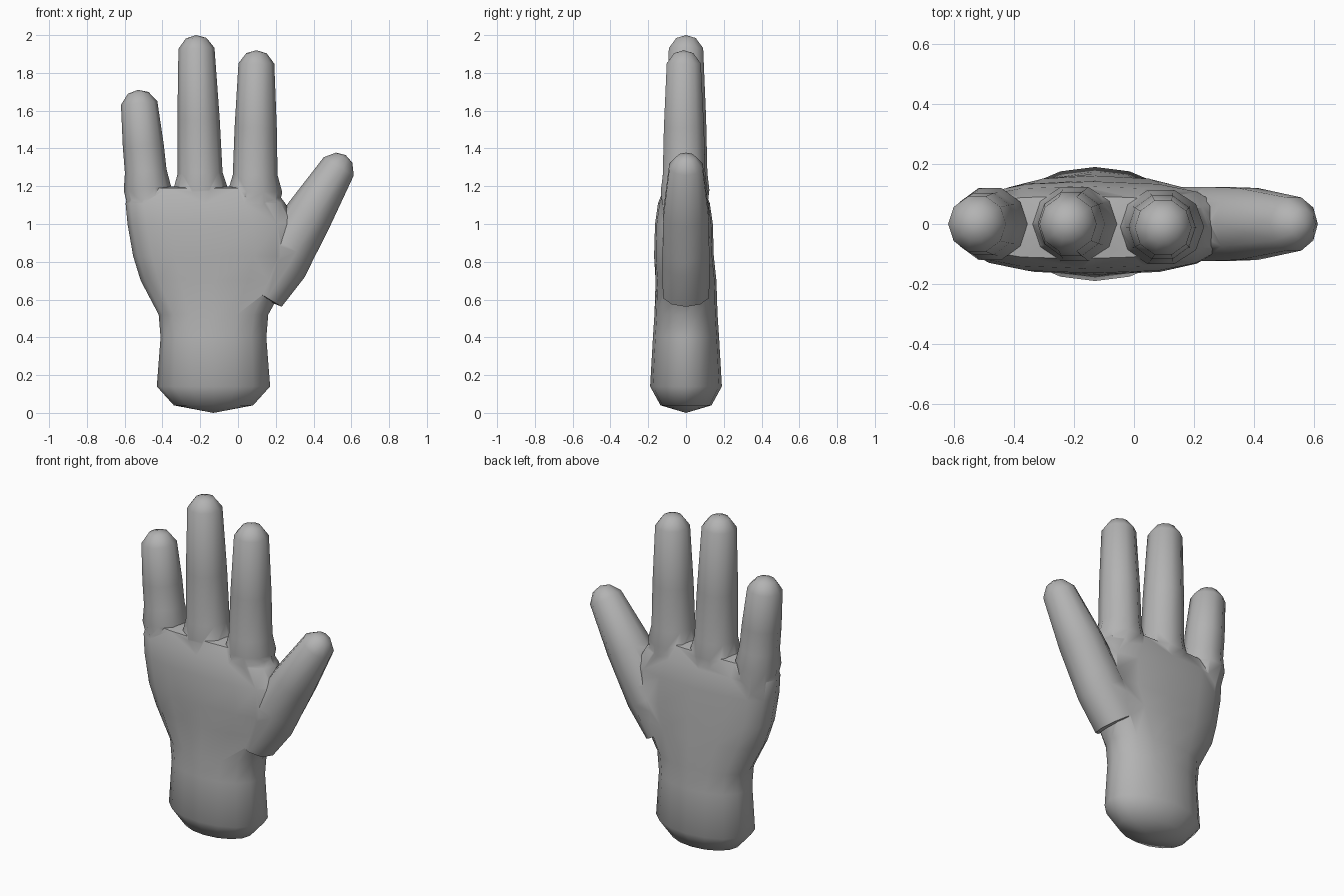
import bpy, bmesh, math
from mathutils import Vector

if "Cube" in bpy.data.objects:
    bpy.data.objects.remove(bpy.data.objects["Cube"])

skin = bpy.data.materials.new("grey skin")
skin.diffuse_color = (0.45, 0.45, 0.45, 1)
skin.use_nodes = True
skin.node_tree.nodes["Principled BSDF"].inputs["Base Color"].default_value = skin.diffuse_color


def loft(name, rings, start, end, sides, axis):
    """Tube through rings of (centre, half width, half depth, squareness), closed by apex points."""
    across = Vector((axis.z, 0, -axis.x)).normalized()
    bm = bmesh.new()
    loops = []
    for centre, w, d, p in rings:
        loop = []
        for i in range(sides):
            a = 2 * math.pi * i / sides
            c, s = math.cos(a), math.sin(a)
            u = math.copysign(abs(c) ** (2 / p), c) * w
            v = math.copysign(abs(s) ** (2 / p), s) * d
            loop.append(bm.verts.new(centre + across * u + Vector((0, v, 0))))
        loops.append(loop)
    for a, b in zip(loops, loops[1:]):
        for i in range(sides):
            j = (i + 1) % sides
            bm.faces.new((a[i], a[j], b[j], b[i]))
    for loop, point in ((loops[0], start), (loops[-1], end)):
        apex = bm.verts.new(point)
        for i in range(sides):
            bm.faces.new((apex, loop[(i + 1) % sides], loop[i]))
    bmesh.ops.recalc_face_normals(bm, faces=bm.faces)
    me = bpy.data.meshes.new(name)
    bm.to_mesh(me)
    bm.free()
    me.materials.append(skin)
    ob = bpy.data.objects.new(name, me)
    bpy.context.collection.objects.link(ob)
    return ob


def finger(name, base, tip, r0, r1, flare):
    """Tapered round finger with a flared root, a buried end and a domed tip."""
    base, tip = Vector(base), Vector(tip)
    length = (tip - base).length
    axis = (tip - base) / length
    dome = length - 0.07
    rings = []
    for dist, scale in ((-0.2, 0.85), (0, flare), (0.09, 1), (dome / 2, 1.03),
                        (dome, 1), (length - 0.016, 0.58)):
        r = (r0 + (r1 - r0) * max(dist, 0) / length) * scale
        rings.append((base + axis * dist, r, min(r, 0.13), 2))
    return loft(name, rings, base - axis * 0.22, tip, 10, axis)


# Wrist and palm: height, left edge, right edge, half depth
palm = []
for z, left, right, depth in ((0.04, -0.34, 0.08, 0.135), (0.14, -0.43, 0.17, 0.19),
                              (0.4, -0.41, 0.15, 0.175), (0.52, -0.42, 0.16, 0.167),
                              (0.7, -0.515, 0.26, 0.161), (0.83, -0.555, 0.31, 0.158),
                              (1.0, -0.585, 0.31, 0.153), (1.11, -0.595, 0.25, 0.137),
                              (1.19, -0.57, 0.19, 0.105)):
    lean = -0.011 if z > 0.8 else 0
    square = 2 + 0.7 * min(max((z - 0.3) / 0.6, 0), 1)
    palm.append((Vector(((left + right) / 2, lean, z)), (right - left) / 2, depth, square))
hand = loft("hand", palm, Vector((-0.13, 0, 0)), Vector((-0.19, 0, 1.205)), 16, Vector((0, 0, 1)))

# Three fingers and the thumb
fingers = [
    finger("little_finger", (-0.48, 0, 1.19), (-0.53, 0, 1.71), 0.114, 0.094, 1.1),
    finger("middle_finger", (-0.198, 0, 1.18), (-0.222, 0, 2), 0.122, 0.093, 1.2),
    finger("index_finger", (0.09, -0.01, 1.17), (0.098, -0.012, 1.92), 0.122, 0.092, 1.18),
    finger("thumb", (0.225, 0, 0.8), (0.57, 0, 1.365), 0.152, 0.086, 1)]

# Weld fingers and palm into one surface
bpy.context.view_layer.objects.active = hand
hand.select_set(True)
for f in fingers:
    m = hand.modifiers.new("weld", 'BOOLEAN')
    m.operation, m.solver, m.object = 'UNION', 'EXACT', f
    bpy.ops.object.modifier_apply(modifier=m.name)
    bpy.data.objects.remove(f)
bpy.ops.object.shade_smooth_by_angle(angle=math.radians(50))
